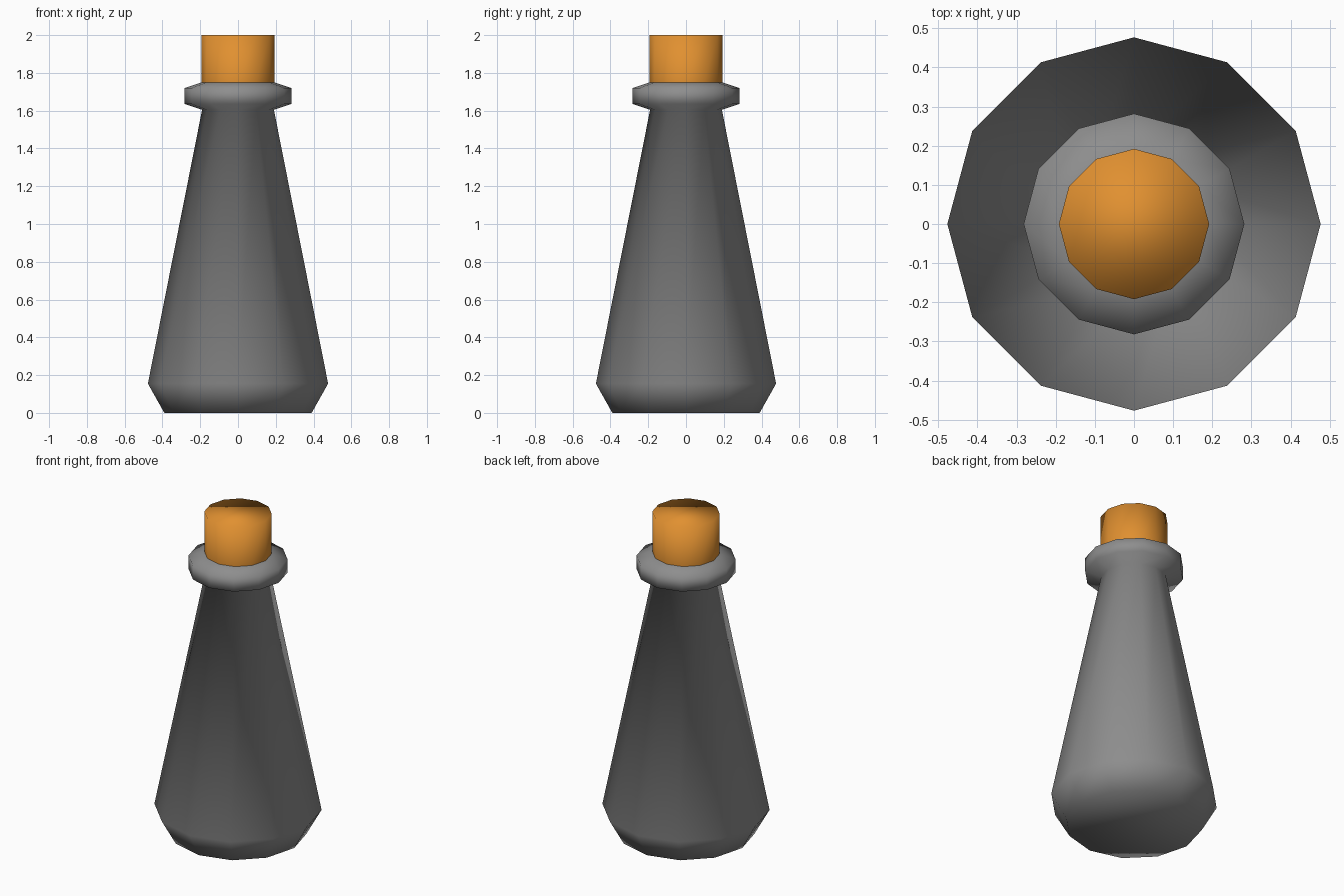
import bpy, bmesh, math

if "Cube" in bpy.data.objects:
    bpy.data.objects.remove(bpy.data.objects["Cube"])

SIDES = 12


def material(name, rgb):
    m = bpy.data.materials.new(name)
    m.diffuse_color = (*rgb, 1.0)
    m.use_nodes = True
    m.node_tree.nodes["Principled BSDF"].inputs["Base Color"].default_value = m.diffuse_color
    return m


def lathe(name, profile, mat, cap_bottom=False, cap_top=False):
    """Revolve (radius, height) points into a low-sided smooth part."""
    bm = bmesh.new()
    rings = []
    for r, z in profile:
        angles = [2 * math.pi * i / SIDES for i in range(SIDES)]
        rings.append([bm.verts.new((r * math.cos(a), r * math.sin(a), z)) for a in angles])
    for low, high in zip(rings, rings[1:]):
        for i in range(SIDES):
            j = (i + 1) % SIDES
            bm.faces.new((low[i], low[j], high[j], high[i]))
    if cap_bottom:
        bm.faces.new(rings[0][::-1])
    if cap_top:
        bm.faces.new(rings[-1])
    for f in bm.faces:
        f.smooth = True
    mesh = bpy.data.meshes.new(name)
    bm.to_mesh(mesh)
    bm.free()
    mesh.materials.append(mat)
    obj = bpy.data.objects.new(name, mesh)
    bpy.context.collection.objects.link(obj)
    return obj


grey = material("grey glass", (0.27, 0.27, 0.27))
orange = material("orange cork", (0.75, 0.28, 0.03))

# Tapered bottle with chamfered foot and collar round the neck
lathe("bottle", [(0.39, 0), (0.477, 0.155), (0.19, 1.605), (0.282, 1.635),
                 (0.282, 1.72), (0.192, 1.75)], grey, cap_bottom=True)

# Stopper rising from the collar
lathe("cork", [(0.192, 1.75), (0.192, 2.0)], orange, cap_top=True)
